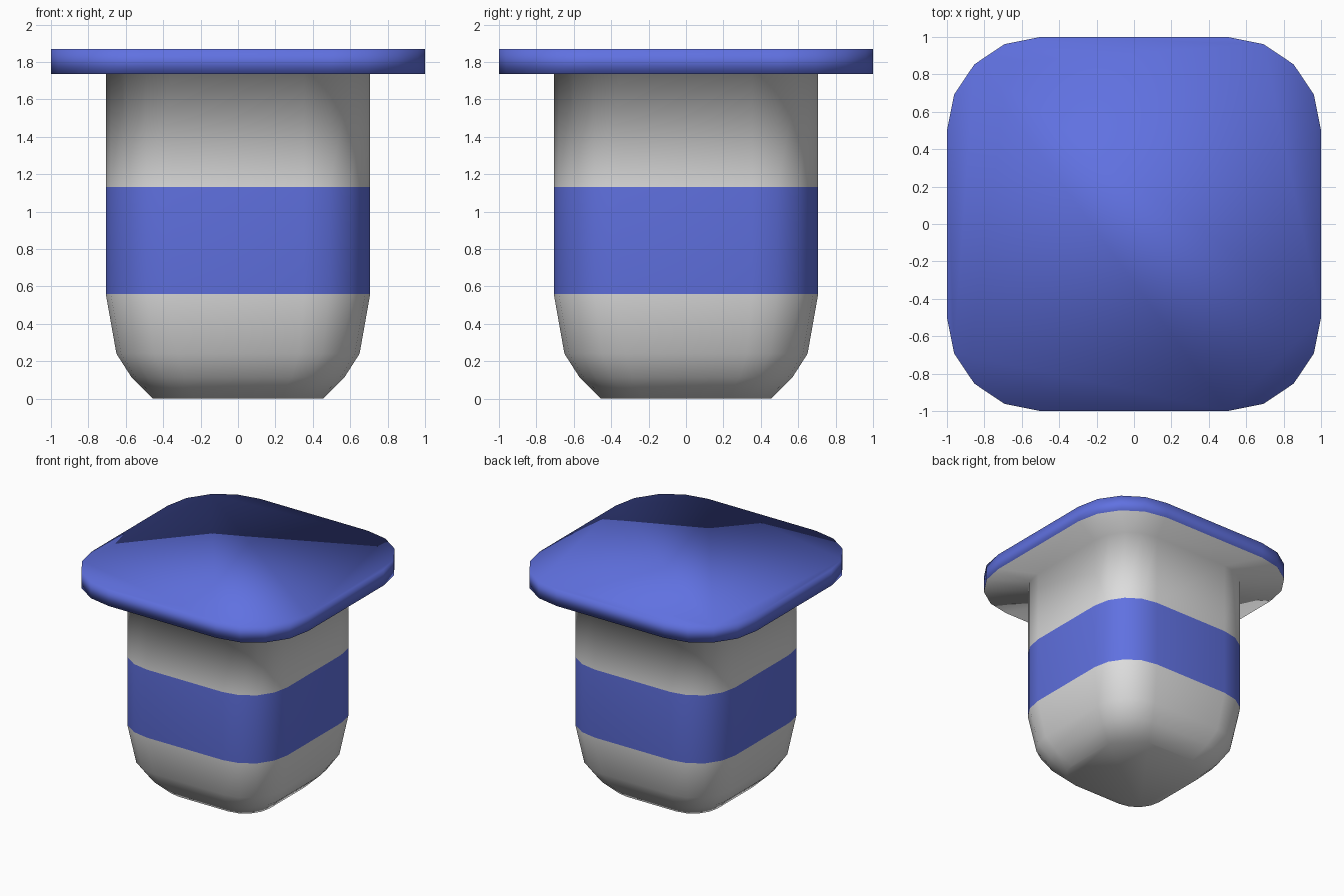
import bpy, bmesh
from math import sin, cos, pi

cube = bpy.data.objects.get("Cube")
if cube:
    bpy.data.objects.remove(cube, do_unlink=True)


def make_material(name, rgb):
    mat = bpy.data.materials.new(name)
    mat.use_nodes = True
    mat.diffuse_color = (*rgb, 1)
    mat.node_tree.nodes["Principled BSDF"].inputs["Base Color"].default_value = (*rgb, 1)
    return mat


def rounded_square(half):
    """Outline of a square whose corner radius is half its half-width."""
    points = []
    for corner in range(4):
        mid = corner * pi / 2 + pi / 4
        cx, cy = (half / 2 * (1 if f(mid) > 0 else -1) for f in (cos, sin))
        for step in range(5):
            a = corner * pi / 2 + step * pi / 8
            points.append((cx + half / 2 * cos(a), cy + half / 2 * sin(a)))
    return points


# Half-width and height of each ring, from the foot up to the lid
BAND_LOW, BAND_HIGH, LID_LOW, LID_HIGH = 0.56, 1.13, 1.735, 1.87
profile = [(0.455, 0), (0.57, 0.115), (0.65, 0.24), (0.707, BAND_LOW),
           (0.707, BAND_HIGH), (0.707, LID_LOW), (1, LID_LOW), (1, LID_HIGH)]

# Body and lid are one continuous smooth skin
bm = bmesh.new()
rings = [[bm.verts.new((x, y, z)) for x, y in rounded_square(half)]
         for half, z in profile]
for low, high in zip(rings, rings[1:]):
    for i in range(len(low)):
        j = (i + 1) % len(low)
        bm.faces.new((low[i], low[j], high[j], high[i]))
bm.faces.new(rings[0][::-1])
bm.faces.new(rings[-1])

# Blue on the belt, the lid's edge and the lid's top
for face in bm.faces:
    face.smooth = True
    z = face.calc_center_median().z
    face.material_index = int(BAND_LOW < z < BAND_HIGH or z > LID_LOW + 0.01)

mesh = bpy.data.meshes.new("body_with_lid")
bm.to_mesh(mesh)
bm.free()
mesh.materials.append(make_material("light_grey", (0.72, 0.72, 0.72)))
mesh.materials.append(make_material("blue", (0.117, 0.165, 0.75)))
bpy.context.collection.objects.link(bpy.data.objects.new("body_with_lid", mesh))
